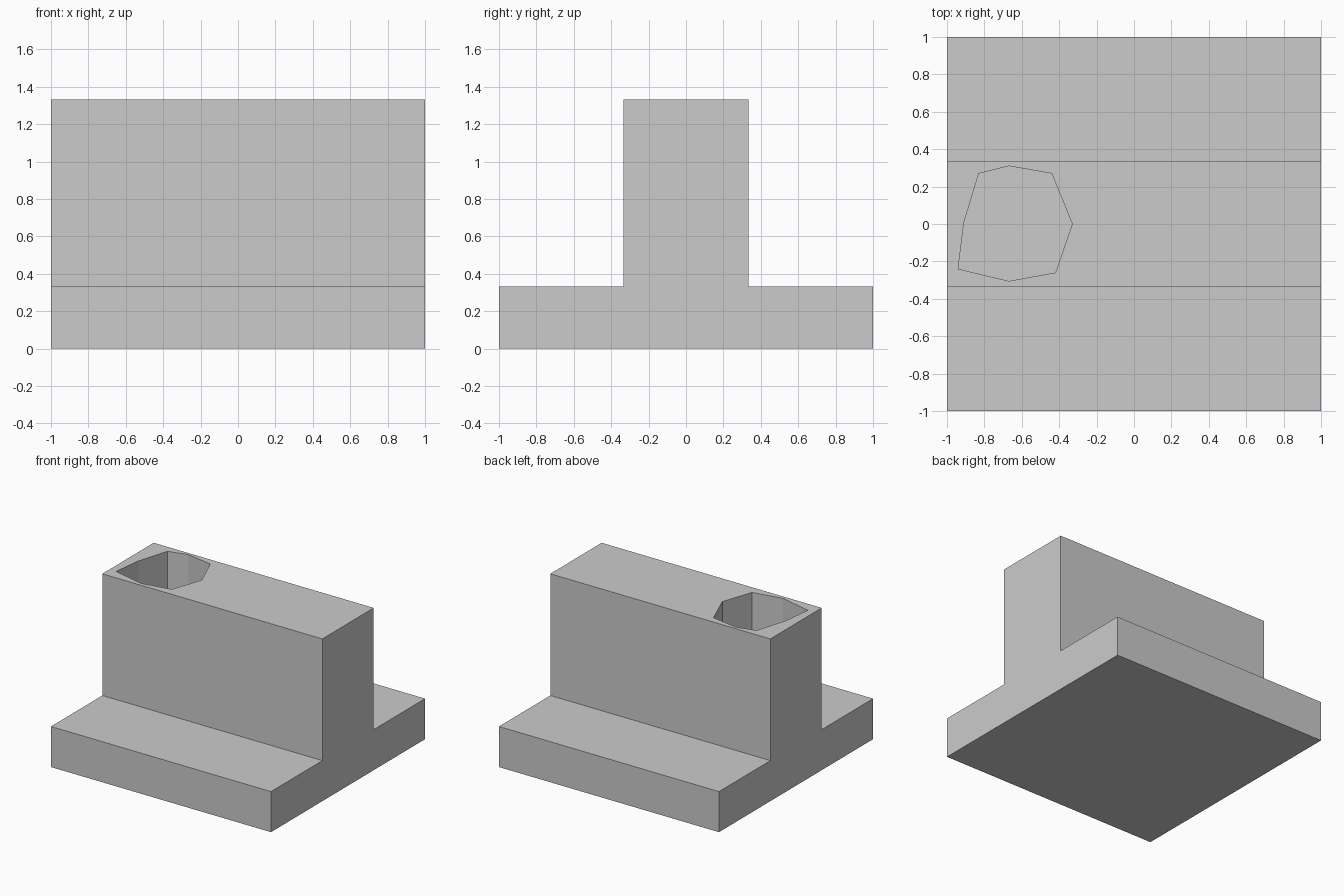
import bpy, bmesh

if "Cube" in bpy.data.objects:
    bpy.data.objects.remove(bpy.data.objects["Cube"])

T = 1 / 3


def prism(name, points, direction):
    """Closed solid made by sweeping a flat polygon along a direction."""
    bm = bmesh.new()
    face = bm.faces.new([bm.verts.new(p) for p in points])
    ext = bmesh.ops.extrude_face_region(bm, geom=[face], use_keep_orig=True)
    verts = [g for g in ext["geom"] if isinstance(g, bmesh.types.BMVert)]
    bmesh.ops.translate(bm, verts=verts, vec=direction)
    bmesh.ops.recalc_face_normals(bm, faces=bm.faces[:])
    mesh = bpy.data.meshes.new(name)
    bm.to_mesh(mesh)
    bm.free()
    obj = bpy.data.objects.new(name, mesh)
    bpy.context.collection.objects.link(obj)
    return obj


# Inverted T section: wide base with an upright wall, swept along x
half = [(1, 0), (1, T), (T, T), (T, 1 + T)]
section = half + [(-y, z) for y, z in reversed(half)]
block = prism("t_block", [(-1, y, z) for y, z in section], (2, 0, 0))

# Irregular eight-sided blind hole in the top of the wall
rim = [(-0.33, 0), (-0.44, 0.27), (-0.67, 0.31), (-0.83, 0.27),
       (-0.91, 0.005), (-0.94, -0.24), (-0.67, -0.305), (-0.42, -0.26)]
cutter = prism("hole_cutter", [(x, y, T) for x, y in rim], (0, 0, 1.2))
cutter.hide_render = True
cutter.hide_set(True)

cut = block.modifiers.new("hole", "BOOLEAN")
cut.operation = "DIFFERENCE"
cut.solver = "EXACT"
cut.object = cutter
